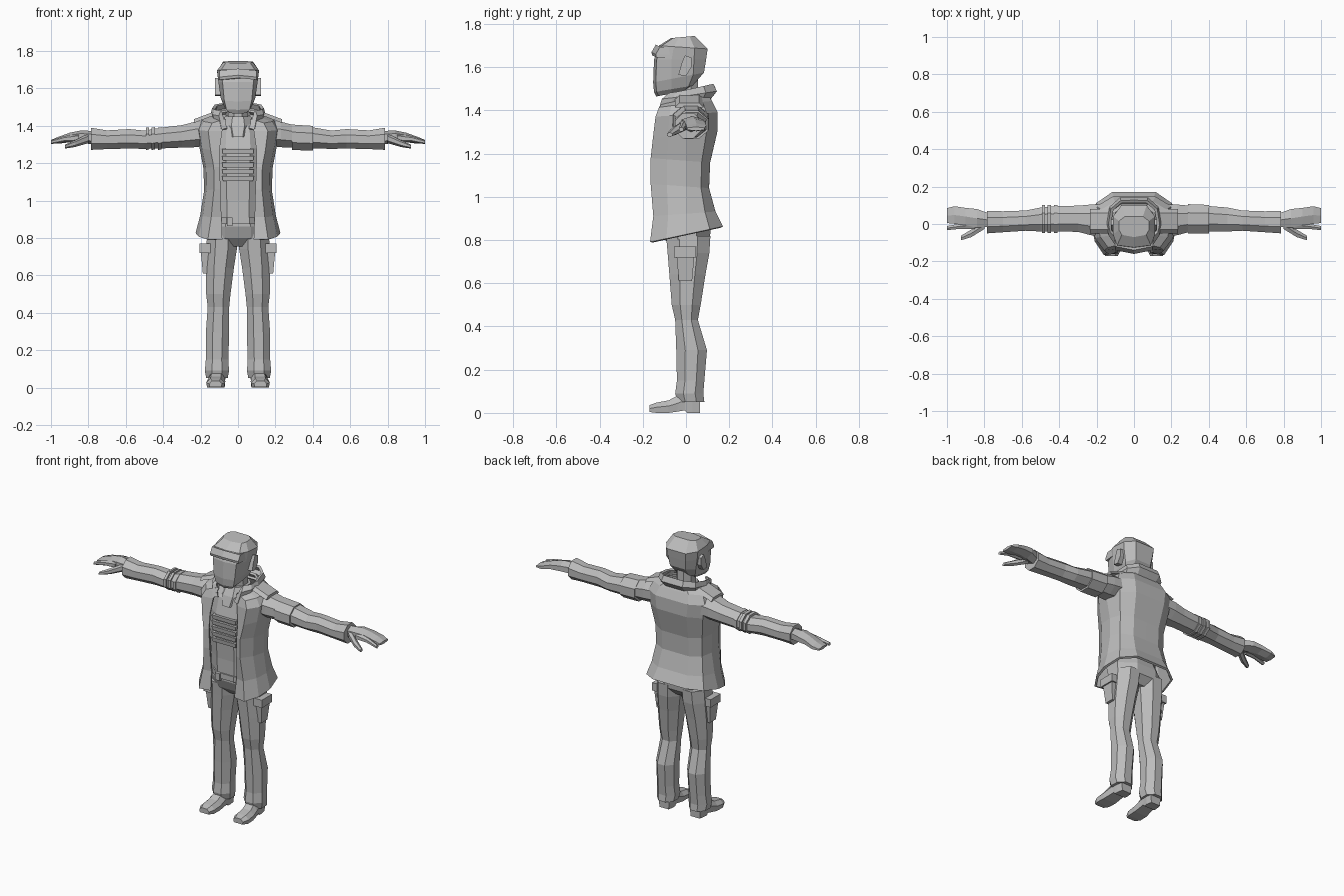
import bpy, bmesh, math

grey = bpy.data.materials.new("light_grey")
grey.diffuse_color = (0.5, 0.5, 0.5, 1)


def loft(name, rings, closed=True, thickness=0.0):
    """Skin a list of equal-length point rings; closed rings get end caps."""
    bm = bmesh.new()
    vs = [[bm.verts.new(p) for p in r] for r in rings]
    n = len(rings[0])
    for a, b in zip(vs, vs[1:]):
        for i in range(n if closed else n - 1):
            j = (i + 1) % n
            bm.faces.new((a[i], a[j], b[j], b[i]))
    if closed:
        bm.faces.new(vs[0])
        bm.faces.new(vs[-1])
    bmesh.ops.recalc_face_normals(bm, faces=bm.faces)
    me = bpy.data.meshes.new(name)
    bm.to_mesh(me)
    bm.free()
    me.materials.append(grey)
    ob = bpy.data.objects.new(name, me)
    bpy.context.collection.objects.link(ob)
    if thickness:
        mod = ob.modifiers.new("thickness", "SOLIDIFY")
        mod.thickness = thickness
        mod.offset = 0
    return ob


def oval(n, r1, r2):
    """Polygon with flat sides whose extents are r1 and r2."""
    k = math.cos(math.pi / n)
    return [(r1 / k * math.cos((i + .5) * math.tau / n),
             r2 / k * math.sin((i + .5) * math.tau / n)) for i in range(n)]


def tube_x(name, s, stations, n=8):
    """Tube along x; stations are (x, y, z, ry, rz)."""
    return loft(name, [[(s * x, y + a, z + b) for a, b in oval(n, ry, rz)]
                       for x, y, z, ry, rz in stations])


def tube_z(name, stations, n=8):
    """Upright tube; stations are (z, x0, x1, y0, y1)."""
    return loft(name, [[((x0 + x1) / 2 + a, (y0 + y1) / 2 + b, z)
                        for a, b in oval(n, abs(x1 - x0) / 2, (y1 - y0) / 2)]
                       for z, x0, x1, y0, y1 in stations])


def box(name, x0, x1, y0, y1, z0, z1, taper=0.0):
    t = taper
    return loft(name, [
        [(x0 + t, y0 + t, z0), (x1 - t, y0 + t, z0), (x1 - t, y1 - t, z0), (x0 + t, y1 - t, z0)],
        [(x0, y0, z1), (x1, y0, z1), (x1, y1, z1), (x0, y1, z1)]])


def coat_ring(zf, zb, ix, w, yf, yb):
    """Open-fronted section, height sloping from front to back."""
    half = [(ix, yf + .01), (.72 * w, yf), (.93 * w, .55 * yf), (w, 0),
            (.9 * w, .65 * yb), (.52 * w, yb), (0, yb)]
    pts = half + [(-x, y) for x, y in reversed(half[:-1])]
    return [(x, y, zf + (zb - zf) * (y - yf) / (yb - yf)) for x, y in pts]


def head_ring(zf, zb, wf, w, yf, yb):
    half = [(wf, yf + .012), (w, yf * .45), (w, yb * .4), (w * .6, yb), (0, yb)]
    pts = [(0, yf)] + half + [(-x, y) for x, y in reversed(half[:-1])]
    return [(x, y, zf + (zb - zf) * (y - yf) / (yb - yf)) for x, y in pts]


# Jacket and turned-up collar
loft("jacket", [coat_ring(*r) for r in (
    (.79, .86, .085, .22, -.16, .165),
    (.91, .93, .09, .195, -.145, .13),
    (1.06, 1.04, .095, .175, -.157, .10),
    (1.18, 1.16, .10, .177, -.157, .105),
    (1.27, 1.31, .10, .20, -.147, .14),
    (1.37, 1.39, .085, .217, -.135, .14),
    (1.41, 1.44, .07, .19, -.12, .115),
    (1.43, 1.48, .065, .11, -.105, .09))], False, .014)
loft("collar", [coat_ring(*r) for r in (
    (1.38, 1.44, .06, .12, -.125, .095),
    (1.45, 1.49, .085, .138, -.105, .135),
    (1.475, 1.52, .09, .13, -.075, .12))], False, .016)

# Shirt, scarf and neck
tube_z("shirt", [(.88, -.14, .14, -.125, .09), (1.0, -.145, .145, -.125, .08),
                 (1.15, -.15, .15, -.135, .08), (1.28, -.16, .16, -.13, .11),
                 (1.38, -.15, .15, -.105, .10), (1.43, -.08, .08, -.07, .08)])
tube_z("scarf", [(1.34, -.06, .06, -.125, .06), (1.40, -.085, .085, -.105, .08),
                 (1.45, -.07, .07, -.075, .075)])
tube_z("neck", [(1.36, -.055, .055, -.055, .06), (1.55, -.052, .052, -.06, .055)])

# Chest straps, belt and buckle
for i in range(5):
    z = 1.105 + i * .036
    box("chest_strap", -.085, .085, -.147, -.10, z, z + .026, .004)
tube_z("belt", [(.875, -.15, .15, -.132, .10), (.91, -.15, .15, -.132, .10)])
box("buckle", -.06, -.03, -.145, -.12, .865, .91)

# Head, cap brim and band
loft("head", [head_ring(*r) for r in (
    (1.465, 1.485, .045, .05, -.138, -.03),
    (1.485, 1.515, .062, .072, -.148, .03),
    (1.53, 1.575, .073, .092, -.152, .083),
    (1.635, 1.635, .083, .105, -.148, .093),
    (1.70, 1.685, .09, .112, -.125, .10),
    (1.735, 1.745, .065, .08, -.07, .04))])
loft("cap_brim", [[(-.105, y1, z), (-.10, y0 + .02, z), (0, y0, z + .01),
                   (.10, y0 + .02, z), (.105, y1, z)]
                  for z, y0, y1 in ((1.645, -.157, -.06), (1.66, -.16, -.06), (1.695, -.14, -.06))])

# Trouser seat
tube_z("trouser_seat", [(.755, -.10, .10, -.05, .07), (.80, -.165, .165, -.095, .11),
                        (.86, -.165, .165, -.12, .115), (.90, -.145, .145, -.12, .10)])

for s, side in ((1, "left"), (-1, "right")):
    # Ear
    loft(side + "_ear", [[(s * x, y, z) for y, z in (
        (-.035, 1.565), (.0, 1.56), (.025, 1.60), (.025, 1.645), (-.005, 1.655), (-.02, 1.62))]
        for x in (.085, .124)])

    # Sleeve with cuff
    tube_x(side + "_sleeve", s, (
        (.14, .02, 1.36, .085, .065), (.23, .022, 1.353, .082, .068),
        (.30, .028, 1.343, .07, .06), (.40, .028, 1.335, .068, .056),
        (.50, .024, 1.325, .064, .049), (.58, .018, 1.33, .054, .052),
        (.70, .012, 1.325, .056, .05), (.785, .01, 1.33, .06, .059)))

    # Hand, forefinger and thumb
    tube_x(side + "_hand", s, (
        (.77, .02, 1.335, .035, .032), (.84, .03, 1.342, .05, .028),
        (.90, .04, 1.337, .046, .022), (.96, .048, 1.322, .047, .016),
        (1.0, .045, 1.315, .04, .008)), 6)
    tube_x(side + "_forefinger", s, (
        (.85, -.005, 1.335, .022, .02), (.93, -.012, 1.328, .014, .014),
        (1.0, -.022, 1.312, .011, .009)), 6)
    tube_x(side + "_thumb", s, (
        (.80, -.005, 1.332, .022, .022), (.87, -.05, 1.305, .02, .016),
        (.925, -.075, 1.288, .012, .009)), 6)

    # Shoulder strap
    loft(side + "_shoulder_strap", [[(s * x, y, z) for y, z in (
        (-.05, zt - .02), (-.03, zt), (.06, zt), (.08, zt - .02))]
        for x, zt in ((.12, 1.478), (.235, 1.435))])

    # Trouser leg with gathered knee and hem
    tube_z(side + "_trouser_leg", [(z, s * a, s * b, c, d) for z, a, b, c, d in (
        (.05, .055, .17, -.04, .085), (.09, .048, .177, -.05, .08),
        (.15, .052, .172, -.042, .085), (.29, .047, .172, -.045, .097),
        (.43, .047, .162, -.05, .055), (.50, .04, .17, -.066, .068),
        (.64, .022, .172, -.077, .09), (.74, .006, .17, -.085, .108),
        (.82, .004, .165, -.092, .113))])

    # Cargo pocket and flap
    box(side + "_pocket", *sorted((s * .14, s * .20)), -.045, .04, .61, .74, .012)
    box(side + "_pocket_flap", *sorted((s * .14, s * .207)), -.055, .047, .72, .77)

    # Shoe with raised heel
    loft(side + "_shoe", [[(s * (cx + a * w), y, z) for a, z in (
        (-.9, zb), (-1, h * .55), (-.55, h), (.55, h), (1, h * .55), (.9, zb))]
        for y, cx, w, h, zb in (
            (.065, .11, .036, .08, 0), (.03, .11, .043, .11, 0), (.005, .112, .043, .11, 0),
            (-.005, .112, .043, .105, .012), (-.04, .115, .046, .08, .006),
            (-.08, .118, .05, .058, 0), (-.135, .12, .05, .048, 0),
            (-.17, .12, .034, .036, .004))])

# Arm band on one sleeve, narrow rings on the other
tube_x("arm_band", 1, ((.29, .028, 1.338, .078, .068), (.40, .026, 1.333, .076, .066)))
for x in (.41, .445, .475):
    tube_x("sleeve_ring", -1, ((x, .027, 1.332, .074, .06), (x + .018, .027, 1.33, .074, .059)))
